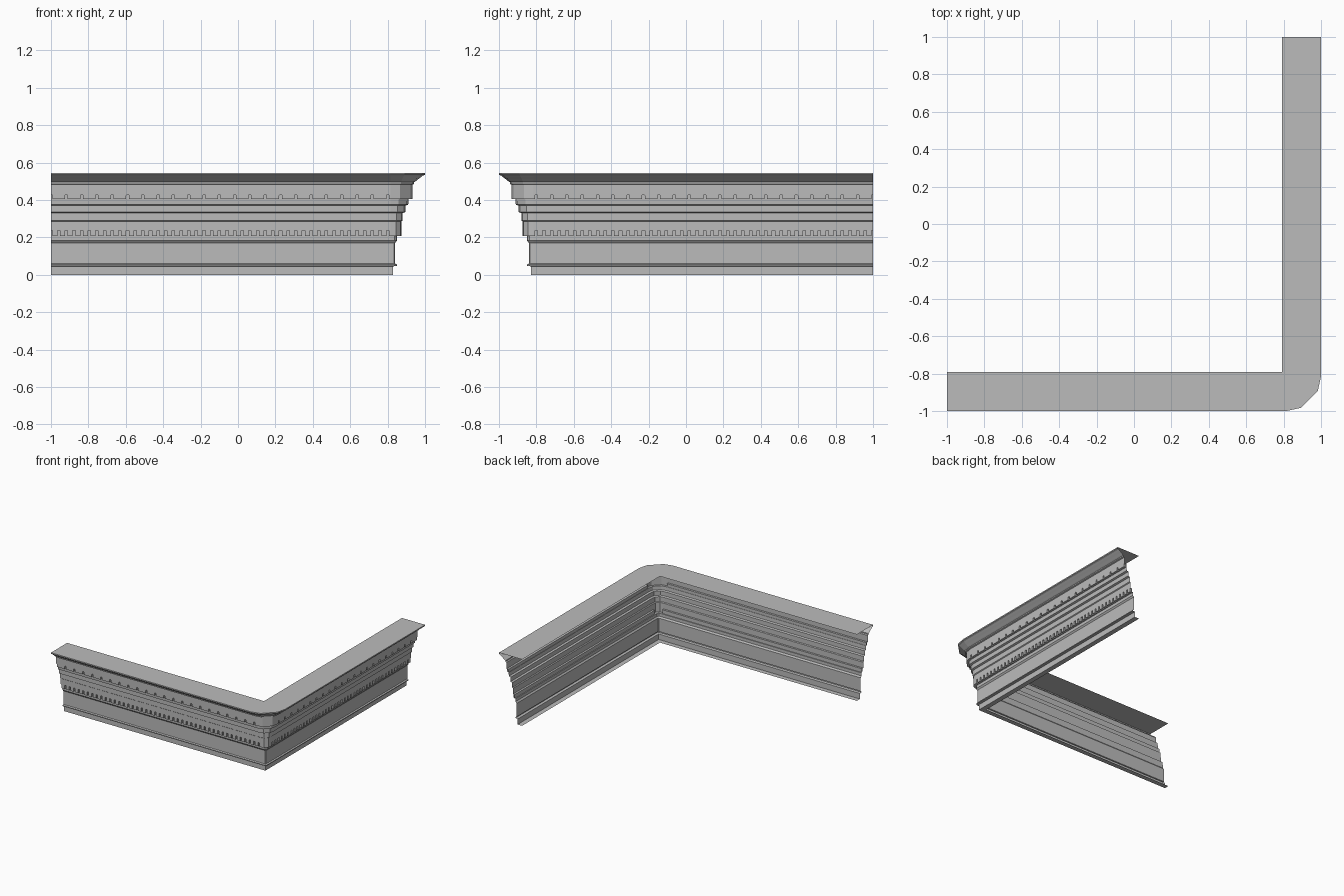
import bpy, bmesh
from mathutils import Vector

cube = bpy.data.objects.get("Cube")
if cube:
    bpy.data.objects.remove(cube, do_unlink=True)

grey = bpy.data.materials.new("stone grey")
grey.use_nodes = True
colour = (0.5, 0.5, 0.5, 1)
grey.diffuse_color = colour
grey.node_tree.nodes["Principled BSDF"].inputs["Base Color"].default_value = colour

WALL = 0.83      # plan position of the wall face
RUN_END = 0.815  # where the straight run meets the corner
LOW = (0.207, 0.238, 0.873, 0.857)   # dentil bands: bottom, top, face, recess
HIGH = (0.405, 0.43, 0.932, 0.915)


def profile(recessed):
    """Moulding section as (plan position, height), from bottom lip to top."""
    low = LOW[3] if recessed else LOW[2]
    high = HIGH[3] if recessed else HIGH[2]
    return [
        (0.79, 0), (WALL, 0), (WALL, 0.045),
        (0.85, 0.048), (0.85, 0.055), (0.84, 0.06),
        (0.84, 0.17), (0.85, 0.182), (0.85, LOW[0]),
        (low, LOW[0]), (low, LOW[1]), (LOW[2], LOW[1]),
        (0.873, 0.285), (0.88, 0.29), (0.88, 0.33),
        (0.895, 0.335), (0.895, 0.37), (0.91, 0.375), (0.912, HIGH[0]),
        (high, HIGH[0]), (high, HIGH[1]), (HIGH[2], HIGH[1]),
        (0.932, 0.482), (0.942, 0.486), (0.942, 0.495), (0.95, 0.5),
        (0.965, 0.512), (0.978, 0.522), (0.988, 0.53),
        (1.0, 0.535), (1.0, 0.545), (0.79, 0.545),
    ]


def mirror(p):
    """Swap the front wing and the side wing across the corner diagonal."""
    return Vector((-p[1], -p[0], p[2]))


def make(name, bm):
    bmesh.ops.remove_doubles(bm, verts=bm.verts, dist=1e-5)
    mesh = bpy.data.meshes.new(name)
    bm.to_mesh(mesh)
    bm.free()
    mesh.materials.append(grey)
    ob = bpy.data.objects.new(name, mesh)
    bpy.context.collection.objects.link(ob)
    return ob


def straight(x, recessed):
    return [Vector((x, -p, z)) for p, z in profile(recessed)]


def fan(dx, dy):
    """Corner station: mitred at the wall, spreading out with projection."""
    row = []
    for p, z in profile(False):
        d = p - WALL
        row.append(Vector((WALL + d * dx, -WALL + d * dy, z)) if d > 0
                   else Vector((p, -p, z)))
    return row


# Moulding swept along the front, round the corner and along the side
half = [straight(-1, True), straight(RUN_END, True),
        straight(RUN_END, False), fan(0.36, -0.9)]
stations = half + [[mirror(p) for p in row] for row in reversed(half)]
bm = bmesh.new()
rows = [[bm.verts.new(p) for p in row] for row in stations]
for a, b in zip(rows, rows[1:]):
    for i in range(len(a) - 1):
        bm.faces.new((a[i], b[i], b[i + 1], a[i + 1]))
make("cornice_moulding", bm)


def dentils(name, band, pitch, gap, arch, flip):
    """Row of blocks filling a recessed band, leaving narrow notches."""
    bottom, top, face, back = band
    bm = bmesh.new()
    right = RUN_END
    centre = 0.80
    while right > -1:
        left = max(centre + gap / 2, -1)
        r = min(right, RUN_END)
        outline = [(left, bottom), (r, bottom), (r, top - arch),
                   (r + arch, top), (left - arch, top), (left, top - arch)]
        outline = [(min(max(x, -1), RUN_END), z) for x, z in outline]
        if arch == 0:
            outline = outline[:3] + outline[-1:]
        rings = [[Vector((x, -y, z)) for x, z in outline] for y in (face, back)]
        if flip:
            rings = [[mirror(p) for p in ring] for ring in rings]
        front, rear = [[bm.verts.new(p) for p in ring] for ring in rings]
        bm.faces.new(front)
        n = len(front)
        for i in range(n):
            j = (i + 1) % n
            bm.faces.new((front[j], front[i], rear[i], rear[j]))
        right = centre - gap / 2
        centre -= pitch
    if flip:
        bmesh.ops.reverse_faces(bm, faces=bm.faces)
    return make(name, bm)


# Dentil rows on both wings
for wing, flip in (("front", False), ("side", True)):
    dentils(wing + "_lower_dentils", LOW, 0.0409, 0.014, 0, flip)
    dentils(wing + "_upper_dentils", HIGH, 0.0818, 0.014, 0.005, flip)
